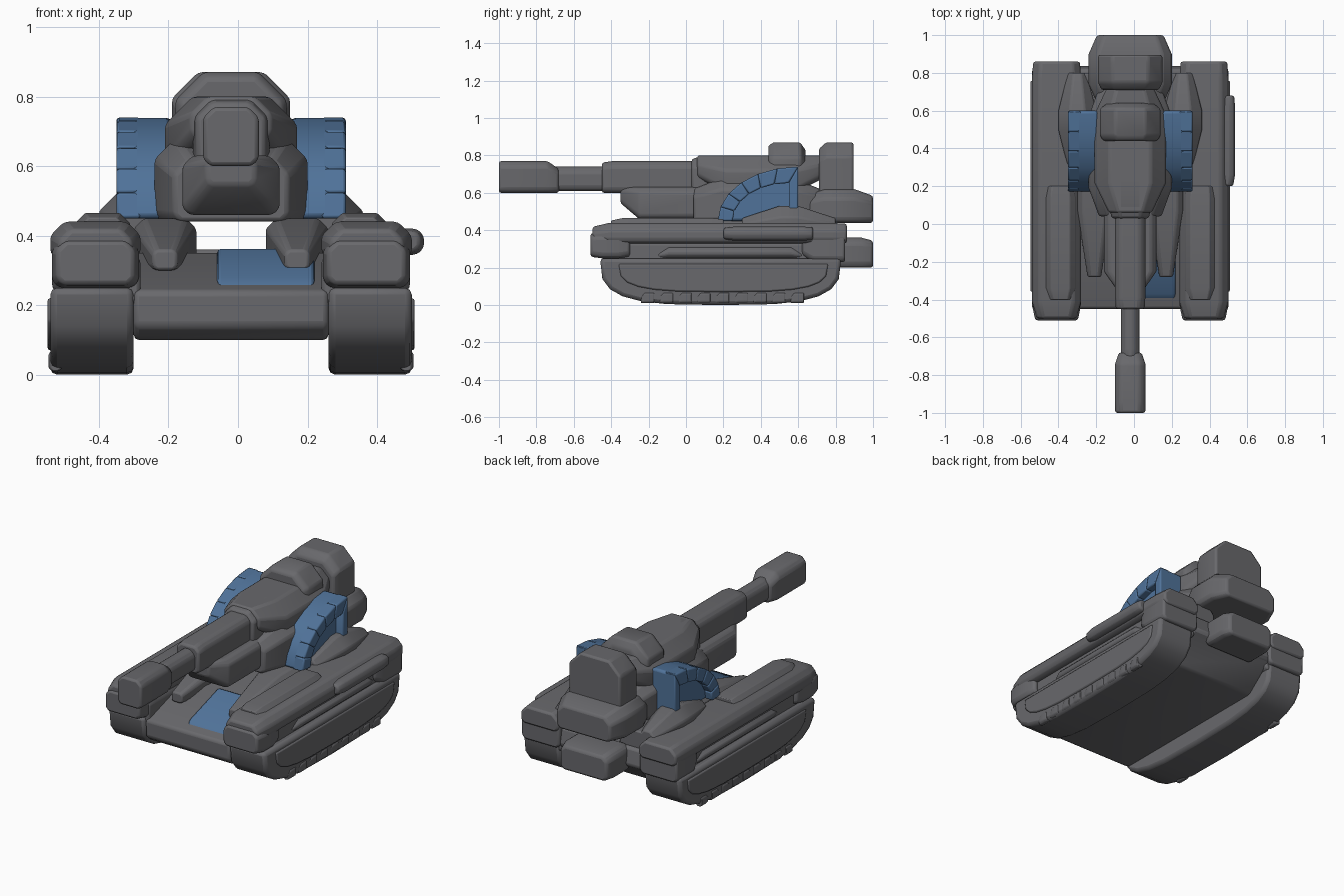
import bpy, bmesh
from math import sin, cos, pi, radians

if "Cube" in bpy.data.objects:
    bpy.data.objects.remove(bpy.data.objects["Cube"], do_unlink=True)

MIDDLE = -0.02      # centre line of the hull
TRACK_IN, TRACK_OUT = 0.28, 0.52
POD_TOP = 0.25      # top of the lower track pod
FENDER_TOP = 0.44
GUN_LOW, GUN_HIGH = 0.6, 0.77
ROOF, HATCH = 0.8, 0.87


def material(name, colour):
    made = bpy.data.materials.new(name)
    made.use_nodes = True
    made.diffuse_color = (*colour, 1)
    shader = next(node for node in made.node_tree.nodes if node.type == 'BSDF_PRINCIPLED')
    shader.inputs["Base Color"].default_value = (*colour, 1)
    return made


GREY = material("armour grey", (0.14, 0.14, 0.15))
BLUE = material("team blue", (0.08, 0.17, 0.32))


def skin(name, rings, paint, bevel):
    """Join equal rings of points into a closed, softly bevelled solid."""
    shape = bmesh.new()
    loops = [[shape.verts.new(point) for point in ring] for ring in rings]
    count = len(loops[0])
    for near, far in zip(loops, loops[1:]):
        for here in range(count):
            following = (here + 1) % count
            shape.faces.new((near[here], near[following], far[following], far[here]))
    shape.faces.new(loops[0])
    shape.faces.new(loops[-1])
    bmesh.ops.recalc_face_normals(shape, faces=shape.faces[:])
    mesh = bpy.data.meshes.new(name)
    shape.to_mesh(mesh)
    shape.free()
    mesh.materials.append(paint)
    part = bpy.data.objects.new(name, mesh)
    bpy.context.collection.objects.link(part)
    soften = part.modifiers.new("soft edges", 'BEVEL')
    soften.width = bevel
    soften.segments = 2
    soften.limit_method = 'ANGLE'
    bpy.ops.object.select_all(action='DESELECT')
    part.select_set(True)
    bpy.context.view_layer.objects.active = part
    bpy.ops.object.shade_smooth_by_angle(angle=radians(40))


def slab(name, profile, inner, outer, paint=GREY, bevel=0.015):
    """Push a side profile of (y, z) points across from inner to outer x."""
    skin(name, [[(x, y, z) for y, z in profile] for x in (inner, outer)], paint, bevel)


def block(name, front, back, low, high, half, centre=MIDDLE, chamfer=0.03,
          nose=1, tail=1, run=0.06, lift=0, paint=GREY, bevel=0.012):
    """Chamfered block along y; nose and tail scale its ends over the run length.
    Lift picks what the ends shrink towards: its bottom (zero) to its top (one)."""
    anchor = low + lift * (high - low)
    rings = []
    for y, scale in ((front, nose), (front + run, 1), (back - run, 1), (back, tail)):
        wide = half * scale
        floor = anchor + (low - anchor) * scale
        top = anchor + (high - anchor) * scale
        cut = chamfer * scale
        under = min(cut, 0.02)
        right_half = [(wide - under, floor), (wide, floor + under), (wide, top - cut), (wide - cut, top)]
        outline = right_half + [(-x, z) for x, z in reversed(right_half)]
        rings.append([(centre + x, y, z) for x, z in outline])
    skin(name, rings, paint, bevel)


def rounded_tub(front, back, low, high, steps=12):
    """Flat-topped outline whose lower corners are a squared-off curve."""
    middle, reach = (front + back) / 2, (back - front) / 2
    outline = []
    for step in range(steps + 1):
        turn = pi * step / steps
        side = -1 if step * 2 < steps else 1
        outline.append((middle + side * reach * abs(cos(turn)) ** 0.6,
                        high - (high - low) * abs(sin(turn)) ** 0.6))
    return outline


def arch(scale, steps=6):
    """Quarter-ellipse sail with an upright back edge."""
    back, low, length, height = 0.6 - (1 - scale) / 6, 0.45, 0.43 * scale, 0.29 * scale
    turns = [pi / 2 * step / steps for step in range(steps + 1)]
    sail = [(back - length * cos(turn), low + height * sin(turn)) for turn in turns]
    return sail + [(back, low)]


# Hull between the tracks, with a sloped front and a cut-away rear
slab("hull", [(-0.45, 0.14), (-0.45, 0.24), (-0.1, 0.35), (0.82, 0.35),
              (0.84, 0.25), (0.66, 0.1), (-0.4, 0.1)],
     MIDDLE - TRACK_IN, MIDDLE + TRACK_IN)
slab("front_blue_panel", [(-0.4, 0.25), (-0.37, 0.28), (-0.1, 0.365), (-0.1, 0.33)],
     -0.06, 0.22, BLUE)
block("rear_stowage_box", 0.8, 1, 0.2, 0.36, half=0.17, tail=0.9, bevel=0.02)

for side, label in ((1, "left"), (-1, "right")):
    def across(distance):
        return MIDDLE + side * distance

    # Running gear: tread pod, wheel panel and recessed core
    slab(label + "_track", rounded_tub(-0.46, 0.83, 0, POD_TOP),
         across(TRACK_IN), across(TRACK_OUT), bevel=0.02)
    slab(label + "_wheel_panel", rounded_tub(-0.36, 0.76, 0.07, POD_TOP - 0.03),
         across(TRACK_IN), across(TRACK_OUT + 0.008), bevel=0.008)
    block(label + "_track_core", -0.44, 0.82, 0.2, 0.36, half=0.11, centre=across(0.37))
    block(label + "_side_rail", -0.15, 0.62, POD_TOP, 0.31, half=0.04,
          centre=across(0.46), chamfer=0.02, nose=0.5, tail=0.5)

    # Overhanging fender with drooping ends and a raised lid
    middle = across(0.39)
    block(label + "_fender", -0.5, 0.86, 0.33, FENDER_TOP, half=0.13, centre=middle,
          chamfer=0.04, nose=0.8, tail=0.95, run=0.09)
    block(label + "_fender_nose", -0.51, -0.3, POD_TOP, 0.39, half=0.125, centre=middle,
          nose=0.9, tail=0.9, lift=0.6)
    block(label + "_fender_tail", 0.62, 0.85, POD_TOP - 0.02, 0.4, half=0.125, centre=middle,
          nose=0.8, lift=1)
    block(label + "_fender_lid", -0.4, 0.2, 0.4, 0.465, half=0.08, centre=across(0.37),
          nose=0.8, tail=0.9)

    # Worn lugs along the lower rim of the track
    for number in range(9):
        start = number / 10 - 0.24
        block(label + "_tread_lug", start, start + 0.07, 0.01, 0.07, half=0.02,
              centre=across(TRACK_OUT - 0.015), chamfer=0.01, nose=0.7, run=0.02, bevel=0.004)

    # Raised decks that carry the turret, leaving a gap in the middle
    block(label + "_deck", -0.28, 0.8, 0.3, FENDER_TOP + 0.01, half=0.09,
          centre=across(0.19), nose=0.4, run=0.35)
    block(label + "_sponson", 0.3, 0.8, 0.4, 0.53, half=0.1, centre=across(0.28),
          chamfer=0.06, nose=0.5, tail=0.5, run=0.2)

    # Blue shoulder fins with a raised arched rim
    slab(label + "_shoulder_fin", arch(1), across(0.17), across(0.285), BLUE)
    outer, inner = arch(1), arch(0.7)
    for here in range(len(outer) - 1):
        after = here + 1
        slab(label + "_fin_rim", [outer[here], outer[after], inner[after], inner[here]],
             across(0.26), across(0.33), BLUE, bevel=0.008)

# Bulge on one side of the fender
block("left_side_pod", 0.2, 0.68, 0.345, 0.42, half=0.05, centre=0.485,
      chamfer=0.02, nose=0.8, tail=0.9, lift=0.5)

# Turret body from the gun mount up to the roof
block("gun_mount", -0.35, 0.25, 0.46, 0.63, half=0.14, nose=0.5, run=0.1, lift=1)
block("turret_base", 0.04, 0.72, FENDER_TOP, 0.68, half=0.22, chamfer=0.06,
      nose=0.75, tail=0.75, run=0.15)
block("turret_collar", 0.03, 0.3, GUN_LOW, ROOF, half=0.11, chamfer=0.05, nose=0.9)
block("turret_top", 0.06, 0.74, GUN_LOW, ROOF, half=0.19, chamfer=0.08,
      nose=0.6, tail=0.6, run=0.16, lift=1)
block("turret_hatch", 0.44, 0.64, 0.7, HATCH, half=0.16, chamfer=0.08,
      nose=0.9, tail=0.75, run=0.03)

# Rear housing and bustle
block("rear_housing", 0.71, 0.895, 0.52, HATCH, half=0.17, chamfer=0.075,
      nose=0.9, run=0.04)
block("turret_bustle", 0.64, 1, FENDER_TOP, 0.62, half=0.22, chamfer=0.05,
      nose=0.8, tail=0.8, run=0.1)

# Gun from muzzle to sleeve
block("gun_muzzle", -1, -0.68, GUN_LOW, GUN_HIGH, half=0.08, tail=0.75)
block("gun_barrel", -0.72, -0.4, GUN_LOW + 0.01, 0.74, half=0.05)
block("gun_sleeve", -0.45, 0.1, GUN_LOW, GUN_HIGH, half=0.08, nose=0.95)
